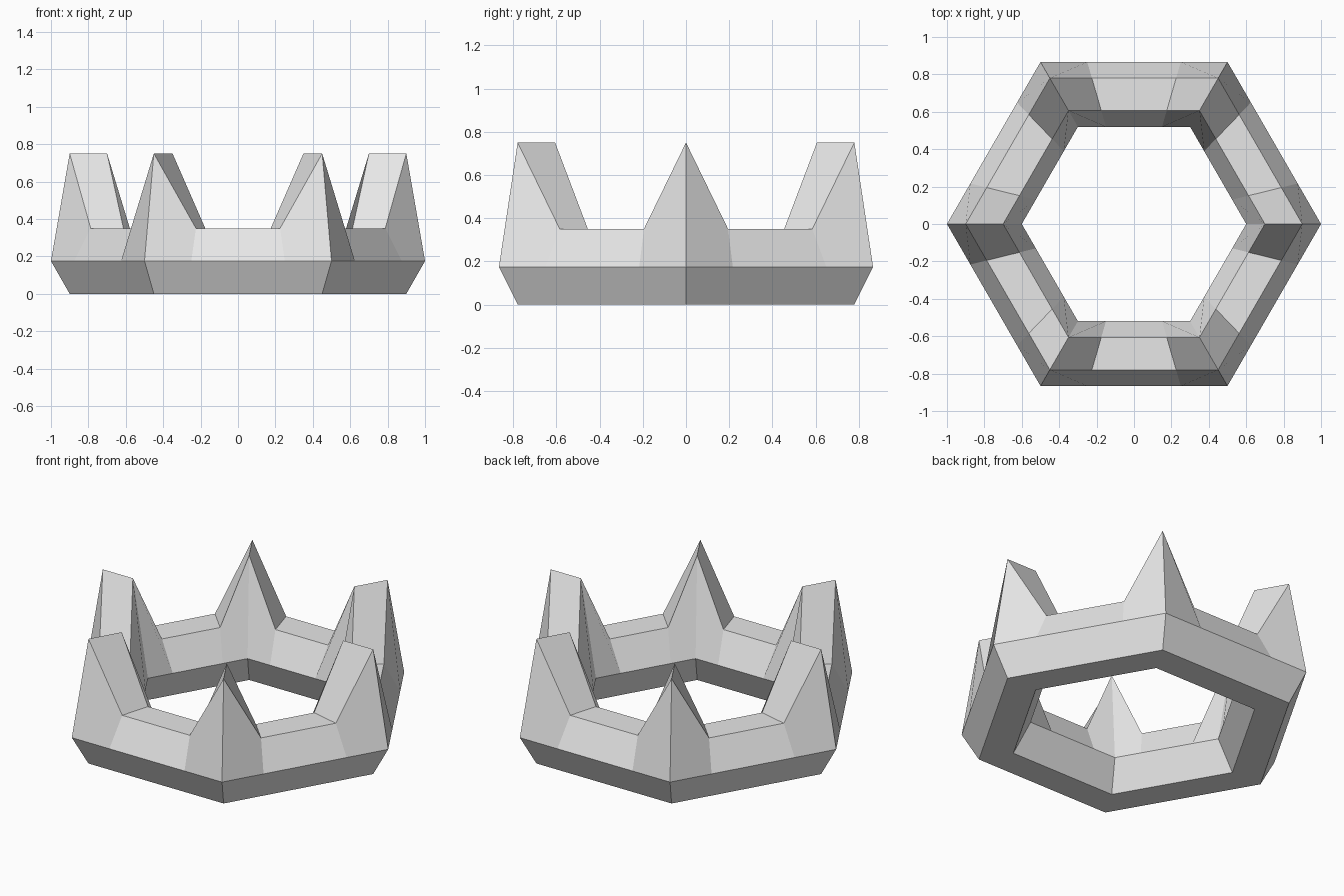
import bpy, bmesh
from math import cos, sin, radians
from mathutils import Vector

cube = bpy.data.objects.get("Cube")
if cube:
    bpy.data.objects.remove(cube)

# One flat colour
grey = bpy.data.materials.new("light_grey")
grey.use_nodes = True
grey.diffuse_color = (0.8, 0.8, 0.8, 1)
grey.node_tree.nodes["Principled BSDF"].inputs["Base Color"].default_value = (0.8, 0.8, 0.8, 1)

SIDES = 6
LOW, HIGH, RIM = 0.35, 0.75, 0.175   # wall top, point top, widest height


def profile(top):
    """Cross-section as (radius, height), from outer bottom over the top to inner bottom."""
    return [(0.9, 0), (1.0, RIM), (0.9, top), (0.7, top), (0.6, RIM), (0.7, 0)]


# Stations round the hexagon: a raised corner, then two low wall stations per side
corners = [Vector((cos(radians(60 * i)), sin(radians(60 * i)), 0)) for i in range(SIDES)]
bm = bmesh.new()
rings = []
for i in range(SIDES):
    for t in (0, 0.25, 0.75):
        spot = corners[i].lerp(corners[(i + 1) % SIDES], t)
        section = profile(LOW if t else HIGH)
        rings.append([bm.verts.new(spot * r + Vector((0, 0, z))) for r, z in section])

# Skin the sections; the first vertex sets the diagonal of the bent quads
for j, a in enumerate(rings):
    b = rings[(j + 1) % len(rings)]
    for k in range(len(a)):
        n = (k + 1) % len(a)
        quad = [a[k], b[k], b[n], a[n]]
        if (j % 3 == 0) == (k == 1):
            quad = quad[1:] + quad[:1]
        bm.faces.new(quad)

mesh = bpy.data.meshes.new("crown_ring")
bm.to_mesh(mesh)
bm.free()
mesh.materials.append(grey)
crown = bpy.data.objects.new("crown_ring", mesh)
bpy.context.collection.objects.link(crown)
